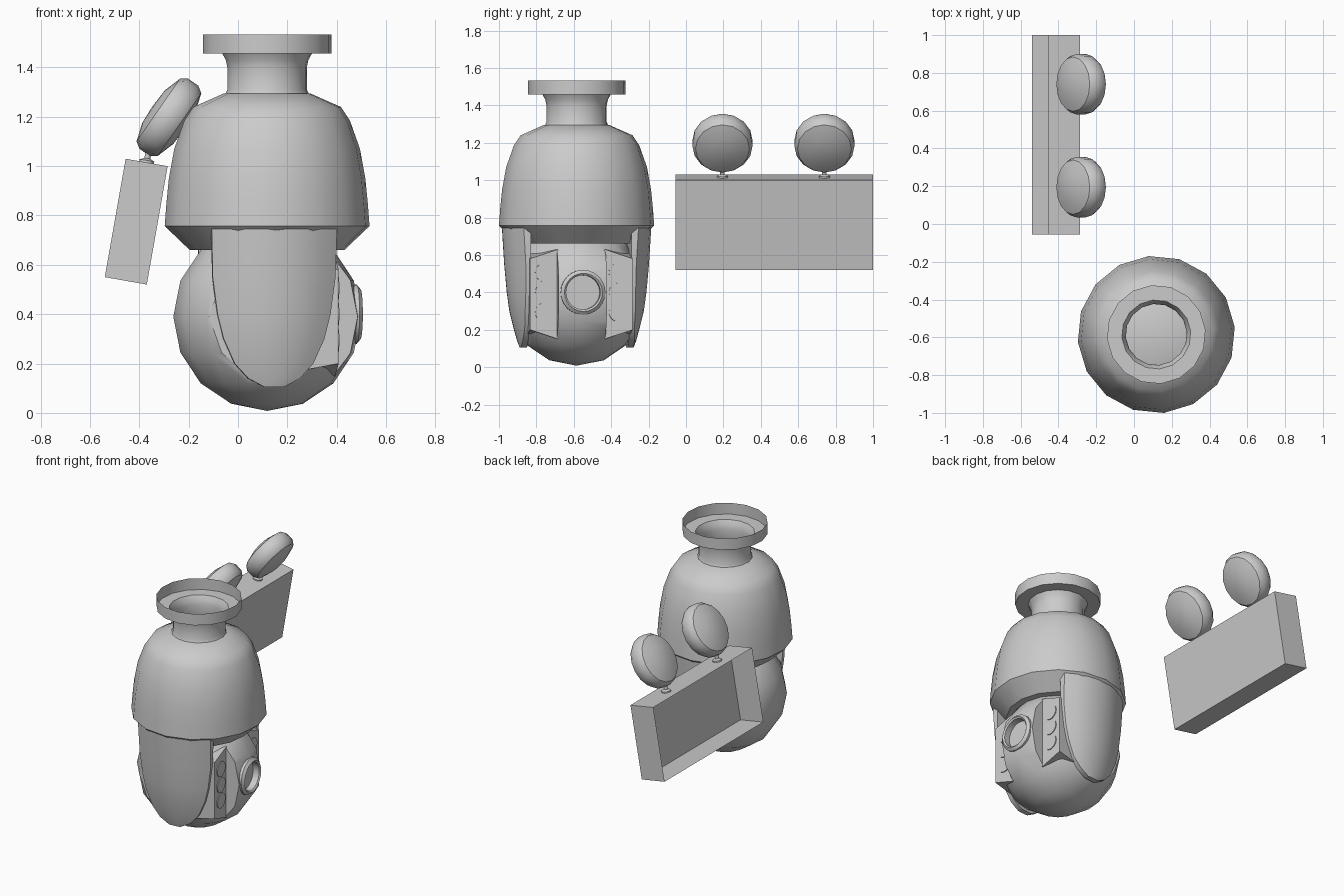
import bpy, bmesh, math
from mathutils import Matrix, Vector

cube = bpy.data.objects.get("Cube")
if cube:
    bpy.data.objects.remove(cube, do_unlink=True)

grey = bpy.data.materials.new("light_grey")
grey.use_nodes = True
grey.diffuse_color = (0.6, 0.6, 0.6, 1)
grey.node_tree.nodes["Principled BSDF"].inputs["Base Color"].default_value = (0.6, 0.6, 0.6, 1)

# Camera frame: upright axis of the dome, lens along its local +x
CAM = Matrix.Translation((0.118, -0.585, 0)) @ Matrix.Rotation(math.radians(5.5), 4, 'Z')
X_AXIS = Matrix.Rotation(math.pi / 2, 4, 'Y')
BALL_Z, BALL_R = 0.39, 0.382


def finish(name, bm, matrix, smooth=True, fix=True):
    if fix:
        bmesh.ops.recalc_face_normals(bm, faces=bm.faces[:])
    mesh = bpy.data.meshes.new(name)
    bm.to_mesh(mesh)
    bm.free()
    mesh.materials.append(grey)
    obj = bpy.data.objects.new(name, mesh)
    bpy.context.collection.objects.link(obj)
    obj.matrix_world = matrix
    if smooth:
        shade(obj)
    return obj


def activate(obj):
    bpy.context.view_layer.update()
    for other in bpy.context.selected_objects:
        other.select_set(False)
    obj.select_set(True)
    bpy.context.view_layer.objects.active = obj


def shade(obj):
    activate(obj)
    bpy.ops.object.shade_smooth_by_angle(angle=math.radians(35))


def lathe(name, profile, matrix, sides=16):
    """Spin (radius, height) points about local z."""
    bm = bmesh.new()
    verts = [bm.verts.new((r, 0, z)) for r, z in profile]
    edges = [bm.edges.new(pair) for pair in zip(verts, verts[1:])]
    bmesh.ops.spin(bm, geom=verts + edges, cent=(0, 0, 0), axis=(0, 0, 1),
                   angle=2 * math.pi, steps=sides, use_merge=True)
    bmesh.ops.remove_doubles(bm, verts=bm.verts[:], dist=0.0005)
    return finish(name, bm, matrix)


def loft(name, rings, matrix, smooth=True):
    """Skin equal-length rings of points and cap both ends."""
    bm = bmesh.new()
    loops = [[bm.verts.new(p) for p in ring] for ring in rings]
    for a, b in zip(loops, loops[1:]):
        for i in range(len(a)):
            j = (i + 1) % len(a)
            bm.faces.new((a[i], a[j], b[j], b[i]))
    bm.faces.new(loops[0])
    bm.faces.new(loops[-1])
    return finish(name, bm, matrix, smooth)


def box_bm(size, centre):
    bm = bmesh.new()
    bmesh.ops.create_cube(bm, size=1, matrix=Matrix.Translation(centre) @ Matrix.Diagonal((*size, 1)))
    return bm


def cut(target, cutter):
    activate(target)
    mod = target.modifiers.new("cut", 'BOOLEAN')
    mod.operation = 'DIFFERENCE'
    mod.solver = 'EXACT'
    mod.object = cutter
    bpy.ops.object.modifier_apply(modifier=mod.name)
    bpy.data.objects.remove(cutter, do_unlink=True)


# Upper housing
lathe("housing", [(0, 0.66), (0.315, 0.66), (0.417, 0.757), (0.41, 0.85), (0.4, 0.95),
                  (0.378, 1.07), (0.337, 1.185), (0.3, 1.24), (0.175, 1.295), (0, 1.3)], CAM)

# Neck opening into a thin mounting flange
lathe("mounting_neck", [(0.17, 1.293), (0.162, 1.31), (0.162, 1.4), (0.168, 1.43), (0.183, 1.457),
                        (0.262, 1.457), (0.262, 1.533)], CAM)

# Tilting ball, flattened on both sides, notched beside the lens and bored for it
bm = bmesh.new()
bmesh.ops.create_uvsphere(bm, u_segments=16, v_segments=8, radius=BALL_R,
                          matrix=Matrix.Translation((0, 0, BALL_Z)))
ball = finish("ball", bm, CAM, smooth=False)
for side in (-1, 1):
    cut(ball, finish("cutter", box_bm((1, 0.3, 1), (0, side * 0.425, BALL_Z)), CAM, False))
    cut(ball, finish("cutter", box_bm((0.3, 0.3, 1), (0.415, side * 0.28, BALL_Z)), CAM, False))
bm = bmesh.new()
bmesh.ops.create_cone(bm, cap_ends=True, segments=24, radius1=0.093, radius2=0.093, depth=0.2,
                      matrix=Matrix.Translation((0.43, 0, BALL_Z + 0.01)) @ X_AXIS)
cut(ball, finish("cutter", bm, CAM, False))
shade(ball)

# Lens rim
lathe("lens_rim", [(0.092, 0.325), (0.092, 0.372), (0.102, 0.38), (0.12, 0.365), (0.12, 0.32)],
      CAM @ Matrix.Translation((0, 0, BALL_Z + 0.01)) @ X_AXIS, 24)

# Outline of the side arms as (height, half width, outer radius)
ARM = [(0.745, 0.255, 0.4), (0.55, 0.25, 0.388), (0.4, 0.23, 0.374), (0.3, 0.205, 0.36),
       (0.2, 0.16, 0.335), (0.14, 0.105, 0.318), (0.105, 0.04, 0.305)]

for side, word in ((-1, "right"), (1, "left")):
    # Curved arm holding the ball
    rings = []
    for z, half, radius in ARM:
        xs = [half * (k / 4 - 1) for k in range(9)]
        ring = [(x, side * max(math.sqrt(radius ** 2 - x * x), 0.285), z) for x in xs]
        rings.append(ring + [(half, side * 0.27, z), (-half, side * 0.27, z)])
    loft(word + "_arm", rings, CAM)

    # Lamp block beside the lens
    block = []
    for x, inner, outer in ((0, 0.24, 0.24), (0.265, 0.24, 0.19)):
        block.append([(x, side * 0.125, BALL_Z - inner), (x, side * 0.276, BALL_Z - outer),
                      (x, side * 0.276, BALL_Z + outer), (x, side * 0.125, BALL_Z + inner)])
    loft(word + "_lamp_block", block, CAM, False)

    # Three round lamps
    for k in (-1, 0, 1):
        bm = bmesh.new()
        spot = Matrix.Translation((0.266, side * 0.198, 0.4 + k * 0.106))
        bmesh.ops.create_cone(bm, cap_ends=True, segments=20, radius1=0.05, radius2=0.05,
                              depth=0.009, matrix=spot @ X_AXIS)
        finish(word + "_lamp", bm, CAM)

# Separate leaning panel case, a thin shell open on its -x side
LEAN = Matrix.Translation((-0.4125, 0.4725, 0.775)) @ Matrix.Rotation(math.radians(10), 4, 'Y')
bm = box_bm((0.173, 1.055, 0.487), (0, 0, 0))
open_side = [f for f in bm.faces if f.normal.x < -0.9]
bmesh.ops.delete(bm, geom=open_side, context='FACES')
finish("panel_case", bm, LEAN, False, False)

# Two tilted discs on short stems
DISC = [(0, 0.08), (0.08, 0.076), (0.155, 0.052), (0.173, 0.025)]
DISC += [(r, -h) for r, h in reversed(DISC)]
TILT = Vector((0.82, 0, -0.57)).to_track_quat('Z', 'Y').to_matrix().to_4x4()
for y in (0.195, 0.74):
    lathe("disc", DISC, Matrix.Translation((-0.28, y, 1.198)) @ Matrix.Diagonal((1, 0.93, 1, 1)) @ TILT)
    lathe("disc_stem", [(0, 0), (0.03, 0), (0.03, 0.01), (0.012, 0.018), (0.012, 0.06), (0, 0.06)],
          LEAN @ Matrix.Translation((0, y - 0.4725, 0.242)))
